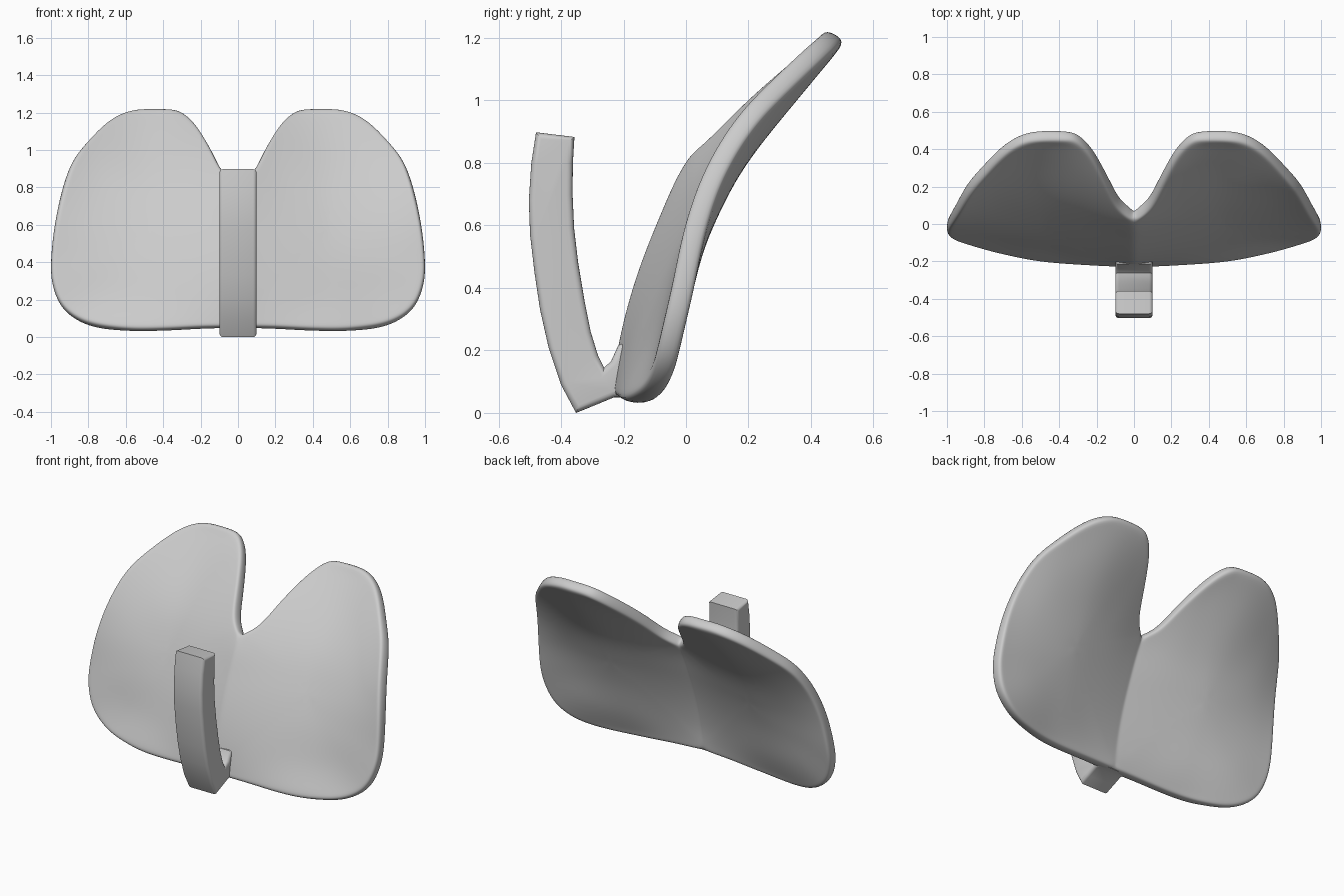
import bpy, bmesh, math
from mathutils import Vector

if "Cube" in bpy.data.objects:
    bpy.data.objects.remove(bpy.data.objects["Cube"])


def hermite(ts, vs, t):
    """Smooth interpolation through the samples (ts, vs)."""
    t = min(max(t, ts[0]), ts[-1])
    n = len(ts)
    i = next(k for k in range(n - 1) if t <= ts[k + 1])

    def slope(k):
        a, b = max(k - 1, 0), min(k + 1, n - 1)
        return (vs[b] - vs[a]) / (ts[b] - ts[a])
    h = ts[i + 1] - ts[i]
    s = (t - ts[i]) / h
    return ((2*s**3 - 3*s**2 + 1) * vs[i] + (s**3 - 2*s**2 + s) * h * slope(i)
            + (3*s**2 - 2*s**3) * vs[i + 1] + (s**3 - s**2) * h * slope(i + 1))


# Depth of the dished plate: one y profile over height for each column of x
HEIGHTS = [0.05, 0.2, 0.4, 0.6, 0.8, 1.0, 1.2]
COLUMNS = [0, 0.25, 0.5, 0.75, 1.0]
DEPTHS = [[-0.20, -0.185, -0.135, -0.06, 0.035, 0.20, 0.44],
          [-0.19, -0.15, -0.085, 0.0, 0.11, 0.27, 0.47],
          [-0.17, -0.105, -0.04, 0.045, 0.15, 0.31, 0.475],
          [-0.125, -0.065, -0.015, 0.05, 0.145, 0.275, 0.44],
          [-0.08, -0.055, -0.01, 0.03, 0.09, 0.20, 0.38]]


def depth(x, z):
    return hermite(COLUMNS, [hermite(HEIGHTS, d, z) for d in DEPTHS], x)


# Front outline of one lobe, from bottom centre around to the notch
OUTLINE = [(0, 0.05), (0.2, 0.045), (0.4, 0.035), (0.6, 0.035), (0.8, 0.065),
           (0.93, 0.145), (0.99, 0.27), (1.0, 0.42), (0.97, 0.66), (0.9, 0.91),
           (0.8, 1.045), (0.68, 1.155), (0.56, 1.205), (0.44, 1.212),
           (0.32, 1.20), (0.23, 1.13), (0.15, 1.01), (0.08, 0.88), (0, 0.815)]
ks = list(range(len(OUTLINE)))
STEPS = 54
rim = [(hermite(ks, [p[0] for p in OUTLINE], i / STEPS * ks[-1]),
        hermite(ks, [p[1] for p in OUTLINE], i / STEPS * ks[-1]))
       for i in range(STEPS + 1)]
rim += [(0, 0.815 + (0.05 - 0.815) * i / 12) for i in range(1, 12)]

# Plate: rings of one lobe, mirrored, thickened and rounded
bm = bmesh.new()
cx, cz = 0.48, 0.58
rings = []
for s in (0.15, 0.32, 0.5, 0.68, 0.84, 0.95, 1.0):
    ring = []
    for x, z in rim:
        px, pz = cx + (x - cx) * s, cz + (z - cz) * s
        ring.append(bm.verts.new((px, depth(px, pz), pz)))
    rings.append(ring)
n = len(rim)
hub = bm.verts.new((cx, depth(cx, cz), cz))
for i in range(n):
    j = (i + 1) % n
    bm.faces.new((hub, rings[0][i], rings[0][j]))
    for a, b in zip(rings, rings[1:]):
        bm.faces.new((a[i], b[i], b[j], a[j]))
for v in rings[-1]:
    if abs(v.co.x) < 1e-4:
        v.co.x = 0
mesh = bpy.data.meshes.new("plate")
bm.to_mesh(mesh)
bm.free()
plate = bpy.data.objects.new("plate", mesh)
bpy.context.collection.objects.link(plate)
mir = plate.modifiers.new("Mirror", 'MIRROR')
mir.merge_threshold = 0.002
mir.use_clip = True
sol = plate.modifiers.new("Thickness", 'SOLIDIFY')
sol.thickness, sol.offset = 0.07, 0
sub = plate.modifiers.new("Round", 'SUBSURF')
sub.levels = sub.render_levels = 2
mesh.polygons.foreach_set("use_smooth", [True] * len(mesh.polygons))

# Clip: side profile of the curved bar and its foot, extruded across x
OUTER = [(-0.48, 0.898), (-0.495, 0.8), (-0.503, 0.68), (-0.499, 0.57), (-0.485, 0.45),
         (-0.467, 0.33), (-0.44, 0.21), (-0.40, 0.09), (-0.352, 0.0)]
INNER = [(-0.29, 0.025), (-0.23, 0.05), (-0.18, 0.05), (-0.175, 0.22), (-0.215, 0.22),
         (-0.24, 0.165), (-0.262, 0.145), (-0.282, 0.185), (-0.305, 0.26), (-0.325, 0.36),
         (-0.345, 0.48), (-0.358, 0.59), (-0.363, 0.7), (-0.362, 0.8), (-0.357, 0.883)]
bm = bmesh.new()
face = bm.faces.new([bm.verts.new((-0.1, y, z)) for y, z in OUTER + INNER])
side = bmesh.ops.extrude_face_region(bm, geom=[face])
for v in side["geom"]:
    if isinstance(v, bmesh.types.BMVert):
        v.co.x = 0.1
bmesh.ops.recalc_face_normals(bm, faces=bm.faces)
# round the long edges along both sides
long_edges = [e for e in bm.edges if abs(e.verts[0].co.x - e.verts[1].co.x) < 1e-4]
bmesh.ops.bevel(bm, geom=long_edges, offset=0.022, segments=4, profile=0.5,
                affect='EDGES', clamp_overlap=True)
mesh = bpy.data.meshes.new("clip_bar")
bm.to_mesh(mesh)
bm.free()
clip = bpy.data.objects.new("clip_bar", mesh)
bpy.context.collection.objects.link(clip)
bpy.context.view_layer.objects.active = clip
clip.select_set(True)
bpy.ops.object.shade_smooth_by_angle(angle=math.radians(40))
